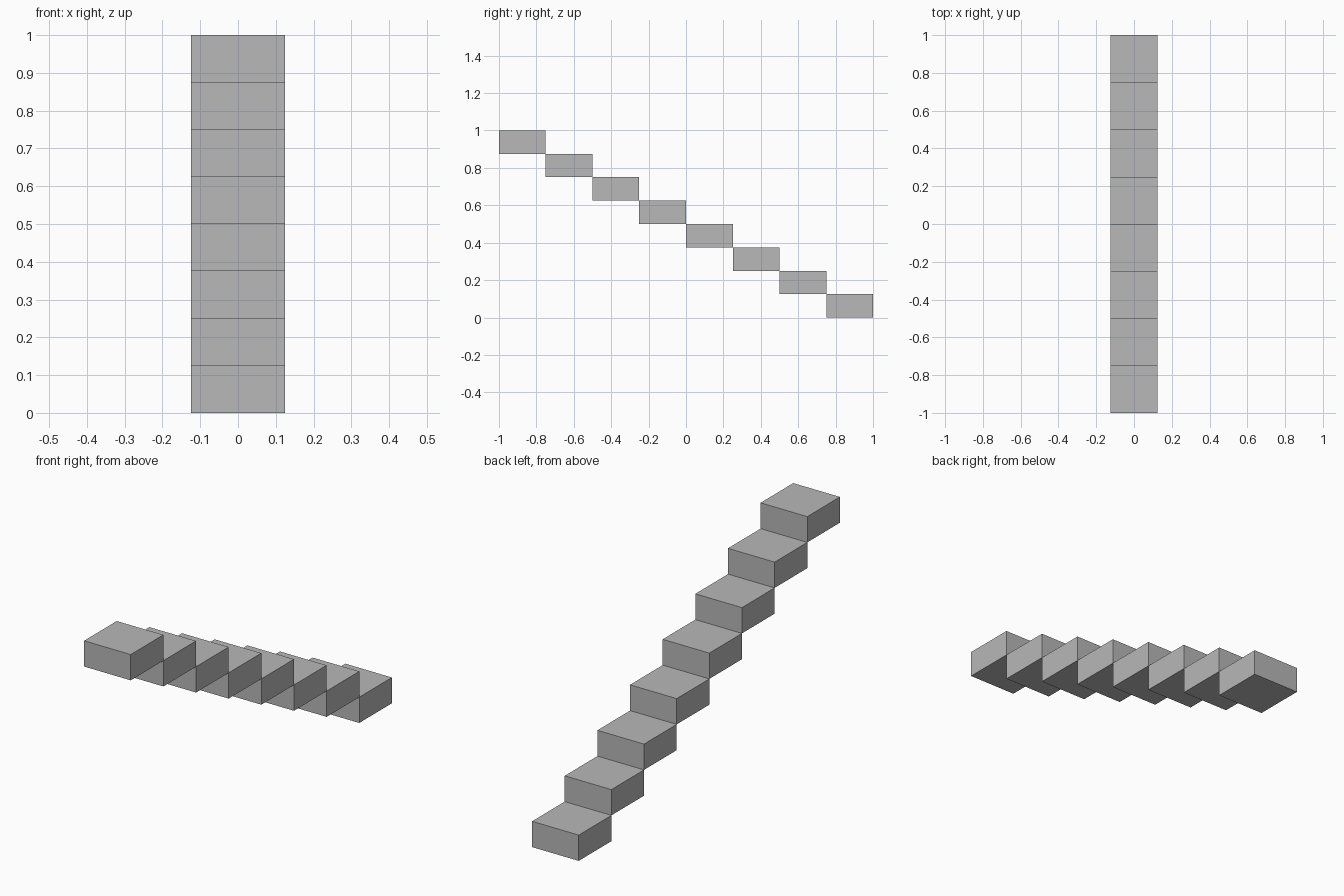
import bpy

cube = bpy.data.objects.get("Cube")
if cube:
    bpy.data.objects.remove(cube, do_unlink=True)

# Single plain grey
grey = bpy.data.materials.new("stone_grey")
colour = (0.48, 0.48, 0.48, 1)
grey.diffuse_color = colour
grey.use_nodes = True
bsdf = next(n for n in grey.node_tree.nodes if n.type == "BSDF_PRINCIPLED")
bsdf.inputs["Base Color"].default_value = colour

STEPS = 8
DEPTH = 2 / STEPS
HEIGHT = 1 / STEPS
WIDTH = 0.25

# Floating staircase: equal blocks meeting edge to edge, rising toward the front
for i in range(STEPS):
    y = 1 - (i + 0.5) * DEPTH
    z = (i + 0.5) * HEIGHT
    bpy.ops.mesh.primitive_cube_add(size=1, location=(0, y, z))
    step = bpy.context.object
    step.name = f"stair_step_{i + 1}"
    step.scale = (WIDTH, DEPTH, HEIGHT)
    bpy.ops.object.transform_apply(location=False, rotation=False, scale=True)
    step.data.materials.append(grey)
